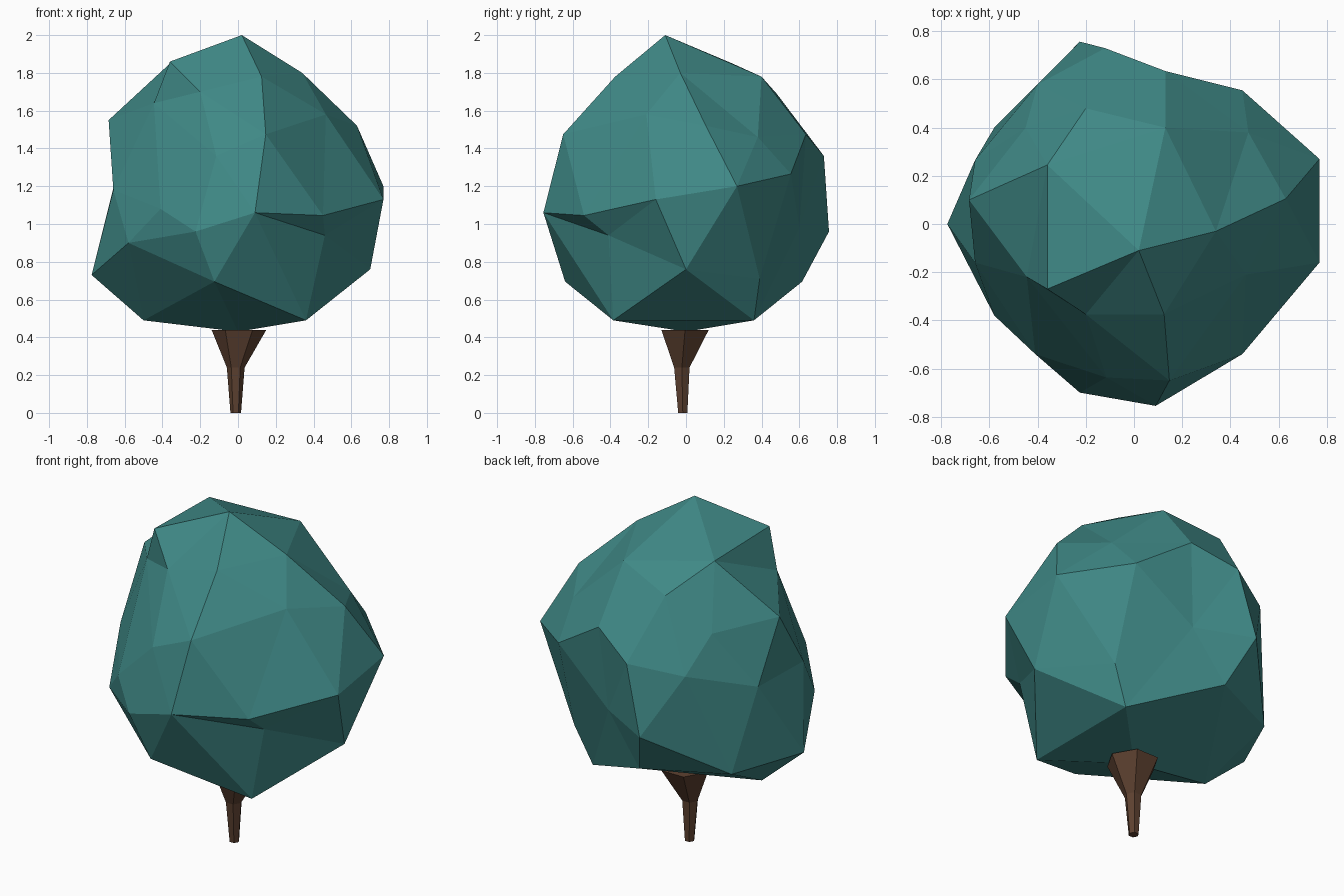
import bpy, bmesh, math
from mathutils import Vector

if "Cube" in bpy.data.objects:
    bpy.data.objects.remove(bpy.data.objects["Cube"])


def material(name, rgb):
    mat = bpy.data.materials.new(name)
    mat.diffuse_color = (*rgb, 1)
    mat.use_nodes = True
    mat.node_tree.nodes["Principled BSDF"].inputs["Base Color"].default_value = mat.diffuse_color
    return mat


def add_object(name, bm, mat):
    bmesh.ops.recalc_face_normals(bm, faces=bm.faces[:])
    mesh = bpy.data.meshes.new(name)
    bm.to_mesh(mesh)
    bm.free()
    mesh.materials.append(mat)
    obj = bpy.data.objects.new(name, mesh)
    bpy.context.collection.objects.link(obj)
    return obj


# Crown: lumpy low-poly ball, corner points grouped by region
top = [(.02, -.11, 2), (-.36, -.27, 1.86), (.125, -.375, 1.78), (.34, -.03, 1.8),
       (-.2, -.375, 1.7), (-.36, .245, 1.85), (-.2, .48, 1.69), (.13, .4, 1.78)]
front = [(.147, -.65, 1.475), (-.115, -.637, 1.36), (.45, -.54, 1.045), (.46, -.41, .94),
         (.09, -.755, 1.06), (-.225, -.7, .96), (-.41, -.54, 1.08), (-.125, -.64, .695)]
right = [(.63, .105, 1.52), (.77, .27, 1.2), (.77, -.16, 1.13), (.7, 0, .76), (.465, -.21, 1.58)]
left = [(-.685, .1, 1.55), (-.66, -.16, 1.18), (-.66, .265, 1.19), (-.775, 0, .73),
        (-.445, -.22, 1.64), (-.58, -.38, .9)]
back = [(-.45, .4, 1.5), (-.4, .58, 1.3), (-.225, .757, .96), (-.12, .73, 1.36), (.13, .635, 1.475),
        (.475, .38, 1.46), (.45, .555, 1.265), (.09, .6, .98), (.46, .39, .71), (-.125, .615, .695),
        (-.58, .4, .7)]
bottom = [(.36, -.385, .49), (.36, .36, .49), (-.5, 0, .49), (0, 0, .43)]

# Skin the points on a unit sphere, then move each corner to its real place (keeps the dents)
centre = Vector((0, 0, 1.2))
bm = bmesh.new()
place = {}
for p in top + front + right + left + back + bottom:
    v = bm.verts.new((Vector(p) - centre).normalized())
    place[v] = Vector(p)
bmesh.ops.convex_hull(bm, input=bm.verts[:])
for v in bm.verts:
    v.co = place[v]
add_object("crown", bm, material("teal_leaves", (.05, .25, .24)))

# Trunk: six-sided, flaring where it meets the crown
bm = bmesh.new()
sides = 6
rings = []
for z, r, cx, cy in [(0, .028, -.012, -.017), (.24, .047, -.012, -.022), (.44, .145, .005, -.005)]:
    rings.append([bm.verts.new((cx + r * math.cos(math.tau * i / sides),
                                cy + r * math.sin(math.tau * i / sides), z)) for i in range(sides)])
for a, b in zip(rings, rings[1:]):
    for i in range(sides):
        j = (i + 1) % sides
        bm.faces.new((a[i], a[j], b[j], b[i]))
bm.faces.new(rings[0])
bm.faces.new(rings[-1])
add_object("trunk", bm, material("brown_bark", (.11, .053, .03)))
